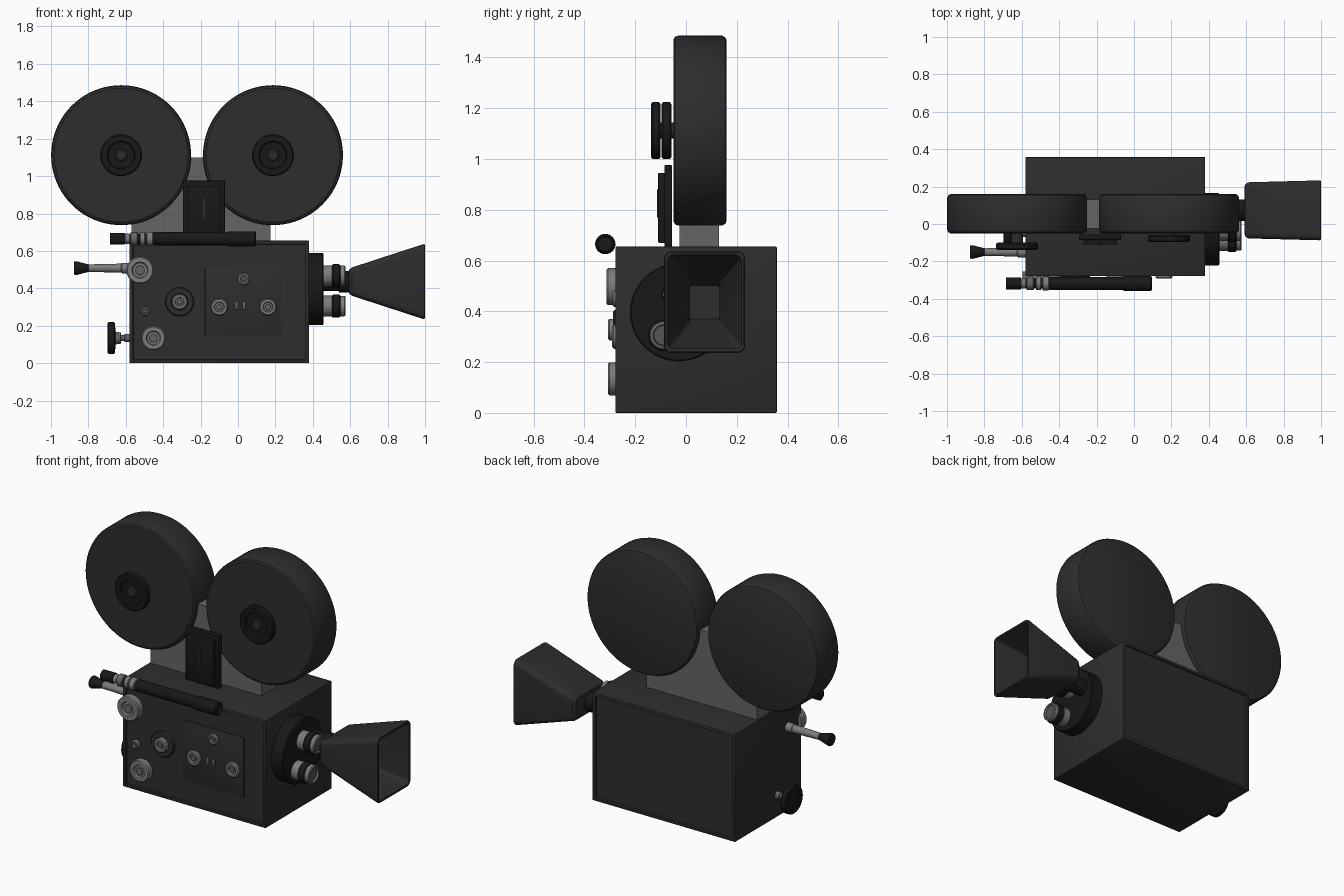
import bpy, bmesh
from math import pi, cos, sin
from mathutils import Vector

if "Cube" in bpy.data.objects:
    bpy.data.objects.remove(bpy.data.objects["Cube"])


def material(name, v):
    m = bpy.data.materials.new(name)
    m.diffuse_color = (v, v, v, 1)
    m.use_nodes = True
    m.node_tree.nodes["Principled BSDF"].inputs["Base Color"].default_value = m.diffuse_color
    return m


BODY = material("charcoal", 0.026)
BLACK = material("black", 0.009)
GREY = material("mid_grey", 0.13)
METAL = material("metal", 0.2)
GLASS = material("glass", 0.09)


def finish(name, bm, mat):
    bmesh.ops.recalc_face_normals(bm, faces=bm.faces)
    me = bpy.data.meshes.new(name)
    bm.to_mesh(me)
    bm.free()
    ob = bpy.data.objects.new(name, me)
    bpy.context.collection.objects.link(ob)
    me.materials.append(mat)
    bpy.ops.object.select_all(action='DESELECT')
    ob.select_set(True)
    bpy.context.view_layer.objects.active = ob
    bpy.ops.object.shade_smooth_by_angle(angle=0.6)
    return ob


def loft(bm, rings):
    loops = [[bm.verts.new(p) for p in r] for r in rings]
    n = len(loops[0])
    for a, b in zip(loops, loops[1:]):
        for i in range(n):
            bm.faces.new((a[i], a[(i + 1) % n], b[(i + 1) % n], b[i]))
    bm.faces.new(loops[0])
    bm.faces.new(loops[-1])


def lathe(name, profile, origin, axis, mat, n=48):
    """Revolve (distance, radius) points about an axis through origin."""
    q = Vector((0, 0, 1)).rotation_difference(Vector(axis))
    o = Vector(origin)
    bm = bmesh.new()
    loft(bm, [[o + q @ Vector((r * cos(2 * pi * i / n), r * sin(2 * pi * i / n), t))
               for i in range(n)] for t, r in profile])
    return finish(name, bm, mat)


def disc(name, t0, t1, r, origin, axis, mat, b=0.006, n=48):
    return lathe(name, [(t0, r - b), (t0 + b, r), (t1 - b, r), (t1, r - b)], origin, axis, mat, n)


def box(name, x, y, z, mat, bevel=0.0, panels=()):
    bm = bmesh.new()
    bmesh.ops.create_cube(bm, size=1)
    for v in bm.verts:
        v.co = [lo + (c + 0.5) * (hi - lo) for c, (lo, hi) in zip(v.co, (x, y, z))]
    if bevel:
        bmesh.ops.bevel(bm, geom=bm.edges[:], offset=bevel, segments=2, affect='EDGES', profile=0.5)
    bm.normal_update()
    for d in panels:
        f = max(bm.faces, key=lambda f: f.normal.y * d * f.calc_area())
        bmesh.ops.inset_region(bm, faces=[f], thickness=0.02, depth=0)
        bmesh.ops.inset_region(bm, faces=[f], thickness=0.003, depth=-0.01)
    return finish(name, bm, mat)


FRONT, RIGHT, LEFT = (0, -1, 0), (1, 0, 0), (-1, 0, 0)

# Camera body with recessed side panels
box("camera_body", (-0.58, 0.38), (-0.278, 0.358), (0, 0.655), BODY, 0.004, (-1, 1))

# Film magazines on a support block
box("magazine_support", (-0.57, 0.175), (-0.025, 0.13), (0.65, 1.1), GREY)
for side, x, hub in (("left", -0.625, 0.1), ("right", 0.187, 0.058)):
    lathe(side + "_magazine", [(-0.16, 0.355), (-0.155, 0.367), (-0.142, 0.374), (0.03, 0.374),
                               (0.044, 0.369), (0.046, 0.362), (0.05, 0.358)],
          (x, 0, 1.112), FRONT, BODY, 80)
    lathe(side + "_magazine_hub", [(hub, 0.105), (hub + 0.006, 0.112), (hub + 0.032, 0.112),
                                   (hub + 0.038, 0.105), (hub + 0.038, 0.075),
                                   (hub + 0.028, 0.07), (hub + 0.028, 0.04)],
          (x, 0, 1.112), FRONT, BLACK)
    disc(side + "_hub_pin", 0.04, hub + 0.036, 0.032, (x, 0, 1.112), FRONT, BODY)

# Black plate in front of the magazines
box("plate_back", (-0.295, -0.07), (-0.085, -0.055), (0.65, 0.976), BLACK, 0.003)
box("plate_front", (-0.27, -0.09), (-0.11, -0.08), (0.67, 0.945), BLACK, 0.004)
box("plate_slot", (-0.186, -0.176), (-0.114, -0.1), (0.77, 0.88), BODY)

# Viewfinder tube along the top edge
eye = (0, -0.318, 0.665)
lathe("viewfinder_tube", [(-0.685, 0.022), (-0.685, 0.031), (-0.605, 0.031), (-0.605, 0.026),
                          (-0.455, 0.026), (-0.45, 0.035), (-0.06, 0.035), (-0.05, 0.04),
                          (0.09, 0.04), (0.096, 0.034), (0.096, 0.03), (0.08, 0.028)], eye, RIGHT, BLACK)
for i, (a, b, r) in enumerate(((-0.605, -0.575, 0.027), (-0.575, -0.535, 0.036),
                               (-0.525, -0.495, 0.036), (-0.49, -0.453, 0.037))):
    disc(f"viewfinder_ring_{i}", a, b, r, eye, RIGHT, METAL if i != 1 else GREY, 0.004)

# Rear lever and focus wheel
lever = (-0.58, -0.15, 0.508)
lathe("lever_rod", [(-0.02, 0.028), (0.04, 0.028), (0.045, 0.024), (0.225, 0.02)], lever, LEFT, METAL)
lathe("lever_grip", [(0.215, 0.02), (0.235, 0.024), (0.285, 0.037), (0.297, 0.034)], lever, LEFT, BLACK)
wheel = (-0.58, -0.047, 0.134)
lathe("wheel_stem", [(-0.02, 0.022), (0.025, 0.022), (0.028, 0.016), (0.045, 0.016),
                     (0.047, 0.03), (0.08, 0.035)], wheel, LEFT, GREY)
lathe("focus_wheel", [(0.075, 0.04), (0.078, 0.08), (0.084, 0.085), (0.112, 0.085),
                      (0.117, 0.08), (0.117, 0.06), (0.112, 0.055)], wheel, LEFT, BLACK)

# Door latch panel with two bars
box("latch_panel", (-0.176, 0.23), (-0.274, -0.25), (0.144, 0.51), BODY, 0.004)
for i, x in enumerate((-0.008, 0.032)):
    box(f"latch_bar_{i}", (x - 0.009, x + 0.009), (-0.285, -0.26), (0.285, 0.33), GREY, 0.003)


# Stepped knobs on the front side
def knob(name, x, z, r, h, mat):
    lathe(name, [(-0.02, r), (h - 0.006, r), (h, r - 0.006), (h, r * 0.6),
                 (h - 0.01, r * 0.52), (h - 0.01, r * 0.4)], (x, -0.275, z), FRONT, mat)
    disc(name + "_core", -0.01, h - 0.003, r * 0.35, (x, -0.275, z), FRONT, GREY, 0.002, 24)


knob("upper_dial", -0.524, 0.497, 0.073, 0.038, METAL)
knob("lower_dial", -0.452, 0.134, 0.065, 0.032, METAL)
knob("small_button", -0.495, 0.278, 0.026, 0.012, METAL)
knob("centre_dial_base", -0.312, 0.328, 0.077, 0.012, BODY)
knob("centre_dial", -0.312, 0.328, 0.042, 0.033, METAL)
knob("latch_knob_top", 0.03, 0.45, 0.033, 0.014, METAL)
knob("latch_knob_left", -0.1, 0.3, 0.046, 0.016, METAL)
knob("latch_knob_right", 0.16, 0.3, 0.046, 0.016, METAL)

# Lens turret with two open lenses
disc("lens_turret", -0.01, 0.077, 0.193, (0.38, -0.028, 0.396), RIGHT, BLACK, 0.005, 64)
for side, y, z in (("upper", -0.035, 0.467), ("lower", -0.088, 0.305)):
    o = (0.457, y, z)
    disc(side + "_lens_barrel", -0.01, 0.05, 0.056, o, RIGHT, METAL, 0.004)
    disc(side + "_lens_ring", 0.045, 0.09, 0.062, o, RIGHT, BLACK, 0.006)
    lathe(side + "_lens_rim", [(0.08, 0.055), (0.112, 0.055), (0.117, 0.05), (0.117, 0.043),
                               (0.105, 0.04)], o, RIGHT, METAL)
    disc(side + "_lens_glass", 0.09, 0.109, 0.042, o, RIGHT, GLASS, 0.004)
lathe("main_lens", [(-0.01, 0.05), (0.08, 0.05), (0.085, 0.058), (0.15, 0.058)],
      (0.457, 0.073, 0.436), RIGHT, BLACK)


# Flared hollow matte box
def rounded_rect(x, hy, hz, r):
    pts = []
    for k, (sy, sz) in enumerate(((1, 1), (-1, 1), (-1, -1), (1, -1))):
        for i in range(7):
            a = k * pi / 2 + i * pi / 12
            pts.append((x, 0.073 + sy * (hy - r) + r * cos(a), 0.436 + sz * (hz - r) + r * sin(a)))
    return pts


bm = bmesh.new()
loft(bm, [rounded_rect(*s) for s in (
    (0.59, 0.12, 0.05, 0.02), (0.594, 0.138, 0.064, 0.026), (0.61, 0.15, 0.076, 0.03),
    (0.99, 0.16, 0.2, 0.03), (0.998, 0.158, 0.198, 0.03), (1.0, 0.154, 0.194, 0.028),
    (0.998, 0.145, 0.185, 0.022), (0.64, 0.058, 0.077, 0.006), (0.61, 0.058, 0.066, 0.006))])
finish("matte_box", bm, BODY)
